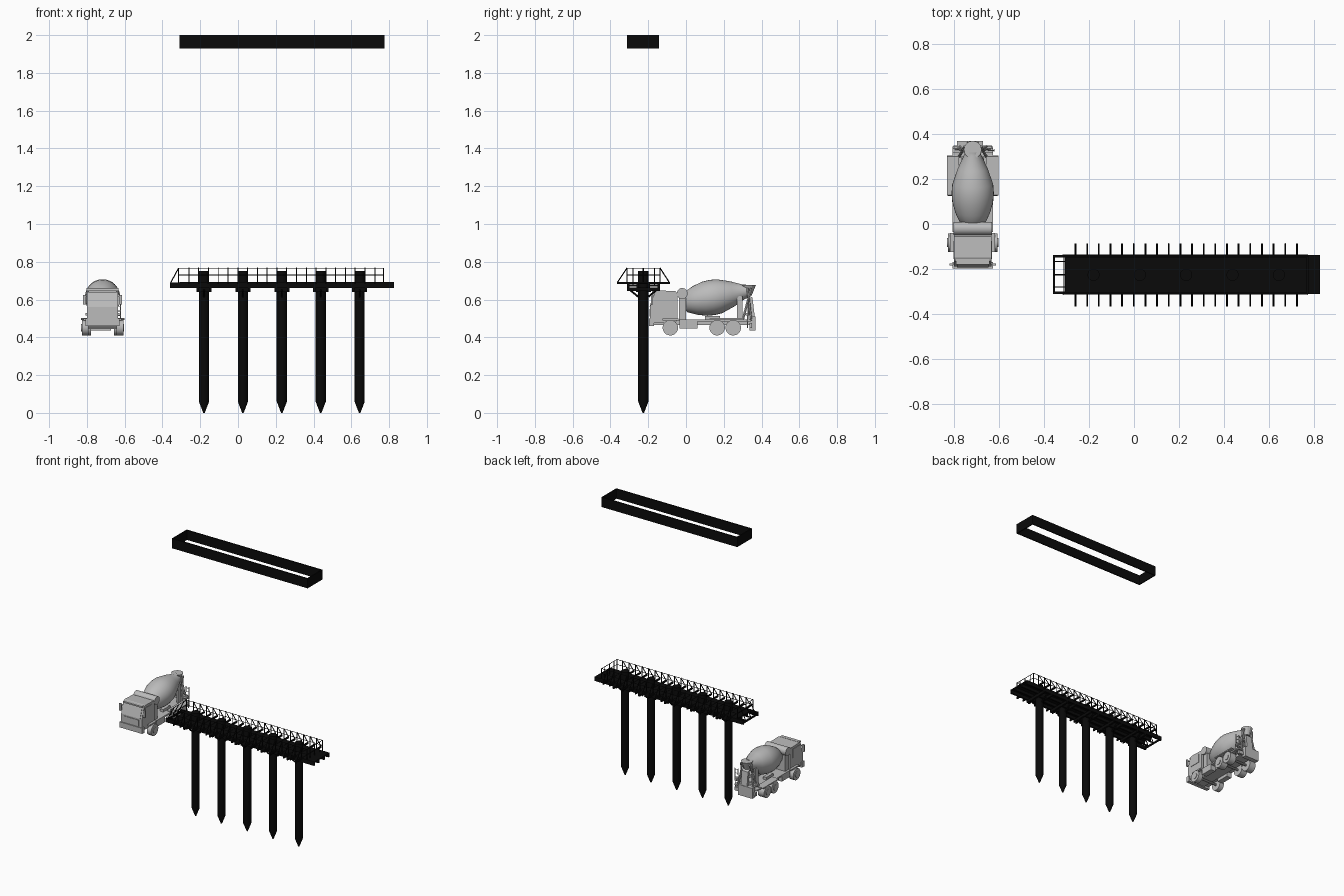
import bpy, bmesh, math
from mathutils import Vector, Matrix


def material(name, v):
    m = bpy.data.materials.new(name)
    m.diffuse_color = (v, v, v, 1)
    return m


BLACK = material("black steel", 0.003)
GREY = material("light grey", 0.5)


class Part:
    """Collects simple solids into one named object."""
    def __init__(self, name, mat):
        self.name, self.mat, self.bm = name, mat, bmesh.new()

    def box(self, x0, x1, y0, y1, z0, z1):
        m = Matrix.Translation(((x0+x1)/2, (y0+y1)/2, (z0+z1)/2)) @ Matrix.Diagonal((x1-x0, y1-y0, z1-z0, 1))
        bmesh.ops.create_cube(self.bm, size=1, matrix=m)
        return self

    def rod(self, a, b, r, r2=None, n=6):
        a, b = Vector(a), Vector(b)
        d = b - a
        m = Matrix.Translation((a+b)/2) @ d.to_track_quat('Z', 'Y').to_matrix().to_4x4()
        bmesh.ops.create_cone(self.bm, cap_ends=True, segments=n, radius1=r,
                              radius2=r if r2 is None else r2, depth=d.length, matrix=m)
        return self

    def prism(self, pts, x0, x1):
        a = [self.bm.verts.new((x0, y, z)) for y, z in pts]
        b = [self.bm.verts.new((x1, y, z)) for y, z in pts]
        n = len(pts)
        self.bm.faces.new(a)
        self.bm.faces.new(b[::-1])
        for i in range(n):
            self.bm.faces.new((a[i], b[i], b[(i+1) % n], a[(i+1) % n]))
        return self

    def lathe(self, prof, m, n=32):
        rings = [[self.bm.verts.new(m @ Vector((r*math.cos(2*math.pi*k/n), r*math.sin(2*math.pi*k/n), h)))
                  for k in range(n)] for h, r in prof]
        for p, q in zip(rings, rings[1:]):
            for k in range(n):
                self.bm.faces.new((p[k], p[(k+1) % n], q[(k+1) % n], q[k]))
        self.bm.faces.new(rings[0][::-1])
        self.bm.faces.new(rings[-1])
        return self

    def done(self, smooth=False):
        bmesh.ops.recalc_face_normals(self.bm, faces=self.bm.faces)
        me = bpy.data.meshes.new(self.name)
        self.bm.to_mesh(me)
        self.bm.free()
        me.materials.append(self.mat)
        ob = bpy.data.objects.new(self.name, me)
        bpy.context.collection.objects.link(ob)
        if smooth:
            bpy.ops.object.select_all(action='DESELECT')
            ob.select_set(True)
            bpy.context.view_layer.objects.active = ob
            bpy.ops.object.shade_smooth_by_angle(angle=math.radians(35))


YC = -0.226                      # pier centre line
Y0, Y1 = -0.312, -0.138          # deck edges
PILES = [-0.18 + 0.206*i for i in range(5)]

# raised open formwork ring
f = Part("formwork_ring", BLACK)
T = 0.008
f.box(-0.31, 0.775, Y0, Y0+T, 1.93, 2).box(-0.31, 0.775, -0.15, -0.15+T, 1.93, 2)
f.box(-0.31, -0.31+T, Y0+T, -0.15, 1.93, 2).box(0.775-T, 0.775, Y0+T, -0.15, 1.93, 2)
f.done()

# pointed piles
p = Part("piles", BLACK)
for x in PILES:
    p.lathe([(0, 0.004), (0.06, 0.027), (0.75, 0.027)], Matrix.Translation((x, YC, 0)), 16)
p.done(True)

# clamps and corbels around each pile
c = Part("pile_clamps", BLACK)
for x in PILES:
    for s in (-1, 1):
        c.box(x+s*0.034-0.006, x+s*0.034+0.006, Y0, Y1, 0.645, 0.665)
        c.box(x-0.04, x+0.04, YC+s*0.034-0.006, YC+s*0.034+0.006, 0.64, 0.66)
        c.rod((x, YC+s*0.027, 0.615), (x, YC+s*0.07, 0.65), 0.005)
c.done()

# long edge beams, inner stringers and deck
b = Part("deck_beams", BLACK)
for y in (Y0, Y1-0.012):
    b.box(-0.36, 0.827, y, y+0.012, 0.662, 0.69)
for y in (YC-0.036, YC+0.026):
    b.box(-0.31, 0.827, y, y+0.01, 0.662, 0.685)
for y in (-0.28, YC, -0.167):
    b.box(-0.36, -0.31, y-0.003, y+0.003, 0.678, 0.686)
b.box(-0.36, -0.352, Y0, Y1, 0.668, 0.68)
b.done()
Part("deck_planks", BLACK).box(-0.31, 0.827, Y0, Y1, 0.684, 0.692).done()

# outriggers, posts, braces and rails
o = Part("outriggers", BLACK)
r = Part("guard_rails", BLACK)
for i in range(20):
    x = -0.26 + 0.0518*i
    o.box(x-0.004, x+0.004, -0.366, -0.086, 0.682, 0.694)
    for yp, ye in ((Y0, -0.364), (Y1, -0.088)):
        r.rod((x, yp, 0.69), (x, yp, 0.768), 0.003)
        r.rod((x, ye, 0.69), (x, yp, 0.768), 0.003)
for y in (Y0, Y1):
    for z in (0.73, 0.766):
        r.rod((-0.315, y, z), (0.77, y, z), 0.002)
    for x in (-0.315, 0.77):
        r.rod((x, y, 0.69), (x, y, 0.768), 0.003)
for x in (-0.315, 0.77):
    for z in (0.73, 0.766):
        r.rod((x, Y0, z), (x, Y1, z), 0.002)
for y in (-0.28, YC, -0.167):
    r.rod((-0.358, y, 0.686), (-0.315, y, 0.766), 0.003)
    r.rod((0.77, y, 0.69), (0.77, y, 0.766), 0.003)
o.done()
r.done()

# ---- mixer truck ----
X = -0.717


def mirror(part, x0, x1, *yz):
    part.box(X+x0, X+x1, *yz)
    part.box(X-x1, X-x0, *yz)


# cab with sloped windscreen, roof visor, bumper and mirrors
cab = Part("cab", GREY)
cab.prism([(-0.19, 0.475), (-0.19, 0.56), (-0.165, 0.64), (-0.15, 0.648), (-0.055, 0.645),
           (-0.045, 0.63), (-0.045, 0.5), (-0.055, 0.475)], X-0.083, X+0.083)
cab.box(X-0.09, X+0.09, -0.197, -0.17, 0.46, 0.5)
cab.done()
trim = Part("cab_trim", GREY)
trim.prism([(-0.193, 0.562), (-0.17, 0.635), (-0.165, 0.635), (-0.188, 0.562)], X-0.07, X+0.07)
trim.box(X-0.075, X+0.075, -0.18, -0.155, 0.637, 0.647)
trim.box(X-0.06, X+0.06, -0.194, -0.188, 0.51, 0.55)
mirror(trim, 0.083, 0.086, -0.155, -0.075, 0.565, 0.63)
mirror(trim, 0.088, 0.104, -0.185, -0.175, 0.575, 0.625)
mirror(trim, 0.08, 0.09, -0.18, -0.174, 0.615, 0.62)
mirror(trim, 0.075, 0.1, -0.125, -0.04, 0.49, 0.5)
trim.done()

# cross-mounted water tank and its stand
Part("water_tank", GREY).rod((X-0.085, -0.02, 0.632), (X+0.085, -0.02, 0.632), 0.029, n=24).done(True)
st = Part("drum_supports", GREY)
st.box(X-0.075, X+0.075, -0.038, 0.0, 0.49, 0.607)
mirror(st, 0.035, 0.05, 0.27, 0.3, 0.49, 0.62)
mirror(st, 0.025, 0.05, 0.1, 0.18, 0.49, 0.512)
st.done()

# chassis rails, side boxes and rear fenders
ch = Part("chassis", GREY)
ch.box(X-0.045, X+0.045, -0.17, 0.35, 0.465, 0.492)
ch.box(X-0.09, X+0.09, -0.035, 0.345, 0.484, 0.494)
mirror(ch, 0.05, 0.09, -0.035, 0.06, 0.447, 0.49)
mirror(ch, 0.06, 0.115, 0.13, 0.3, 0.494, 0.502)
for s in (-1, 1):
    for ya, yb in ((0.13, 0.12), (0.3, 0.31)):
        ch.rod((X+s*0.06, ya, 0.498), (X+s*0.115, ya, 0.498), 0.005)
ch.box(X-0.085, X+0.085, 0.335, 0.35, 0.45, 0.475)
ch.done()

# wheels with raised hubs, and axles
w = Part("wheels", GREY)
for y, wid in ((-0.083, 0.035), (0.165, 0.05), (0.25, 0.05)):
    w.rod((X-0.08, y, 0.451), (X+0.08, y, 0.451), 0.008, n=8)
    for s in (-1, 1):
        w.rod((X+s*(0.11-wid), y, 0.451), (X+s*0.11, y, 0.451), 0.041, n=24)
        w.rod((X+s*0.11, y, 0.451), (X+s*0.114, y, 0.451), 0.02, n=16)
w.done(True)

# tilted mixing drum
ax = Vector((0, 0.33, 0.06))
m = Matrix.Translation((X, -0.01, 0.584)) @ ax.to_track_quat('Z', 'Y').to_matrix().to_4x4()
Part("mixing_drum", GREY).lathe([(0, 0.042), (0.008, 0.053), (0.06, 0.077), (0.11, 0.091), (0.15, 0.094),
                                 (0.19, 0.091), (0.26, 0.067), (0.325, 0.037), (0.34, 0.037)], m).done(True)

# rear hopper, frame, chute and ladder
h = Part("hopper_and_chute", GREY)
h.lathe([(0, 0.018), (0.055, 0.04)], Matrix.Translation((X, 0.33, 0.622)), 12)
for s in (-1, 1):
    h.rod((X+s*0.06, 0.3, 0.49), (X+s*0.035, 0.345, 0.66), 0.007)
    h.rod((X+s*0.06, 0.345, 0.49), (X+s*0.035, 0.325, 0.66), 0.006)
    h.rod((X+s*0.04, 0.33, 0.56), (X+s*0.085, 0.335, 0.52), 0.005)
h.box(X-0.09, X+0.09, 0.315, 0.335, 0.515, 0.53)
h.box(X-0.04, X+0.04, 0.322, 0.342, 0.57, 0.585)
h.prism([(0.335, 0.62), (0.352, 0.61), (0.365, 0.5), (0.365, 0.435), (0.335, 0.435), (0.345, 0.5)],
        X-0.025, X+0.025)
h.box(X-0.07, X+0.045, 0.335, 0.368, 0.435, 0.51)
for x in (0.07, 0.095):
    h.rod((X+x, 0.325, 0.45), (X+x, 0.33, 0.6), 0.003)
for k in range(6):
    h.rod((X+0.07, 0.327, 0.465+0.025*k), (X+0.095, 0.327, 0.465+0.025*k), 0.002)
h.done()
